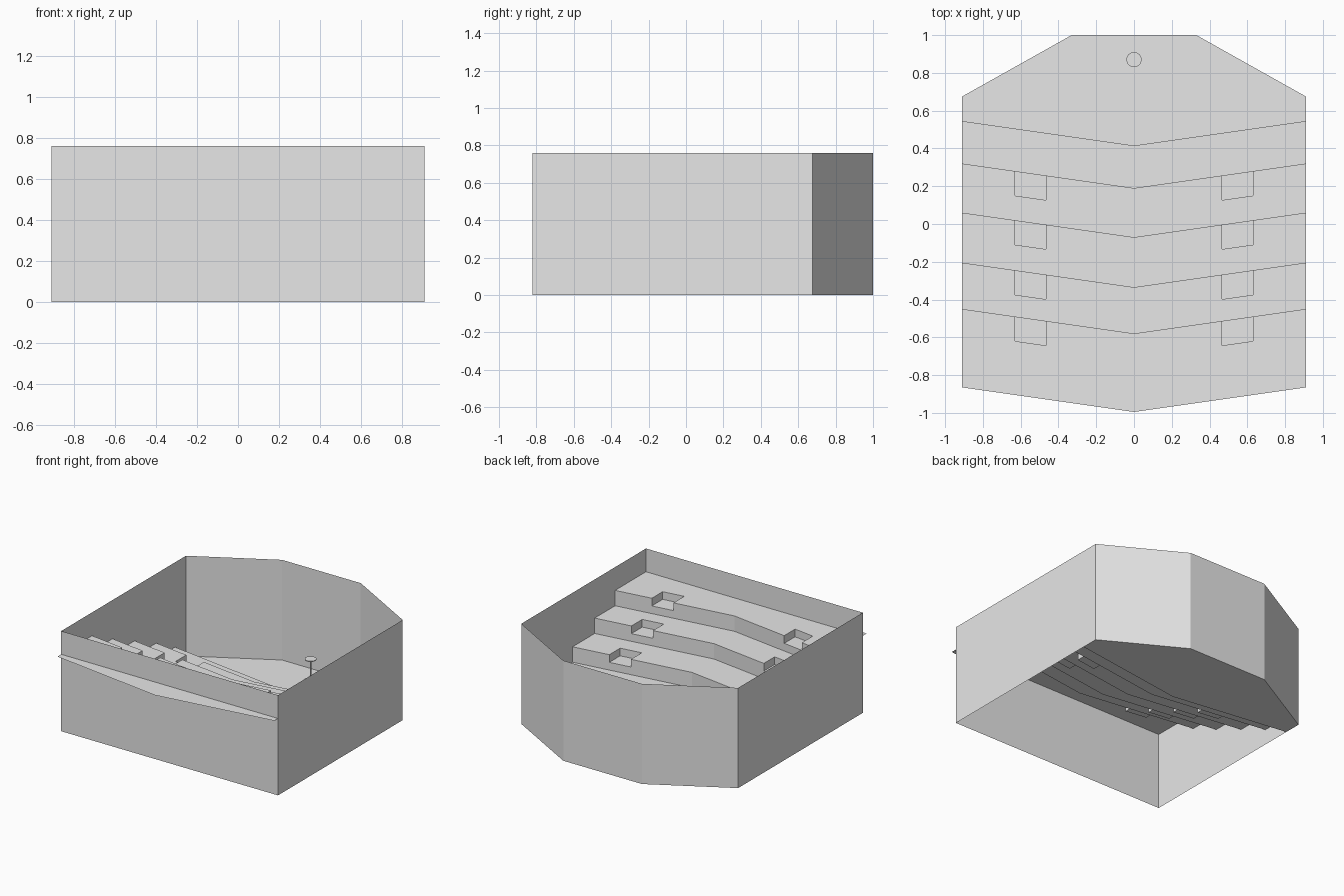
import bpy, bmesh

cube = bpy.data.objects.get("Cube")
if cube:
    bpy.data.objects.remove(cube)

grey = bpy.data.materials.new("plain grey")
grey.use_nodes = True
grey.diffuse_color = (0.8, 0.8, 0.8, 1)
grey.node_tree.nodes["Principled BSDF"].inputs["Base Color"].default_value = (0.8, 0.8, 0.8, 1)

HALF = 0.91          # half width of the hall
SLOPE = 0.13 / HALF  # slant of the chevron rows
RISE = 0.1167        # height of one tier
AISLE = (0.465, 0.63)
NOTCH = 0.13         # depth of an aisle step
ROWS = [0.415, 0.19, -0.07, -0.335, -0.58, -0.995]  # row edges on the centre line


def sheet_object(name, faces, mirror=False):
    """Make an object from thin faces, each a list of points."""
    bm = bmesh.new()
    for pts in faces:
        bm.faces.new([bm.verts.new(p) for p in pts])
    bmesh.ops.remove_doubles(bm, verts=bm.verts, dist=0.0005)
    mesh = bpy.data.meshes.new(name)
    bm.to_mesh(mesh)
    bm.free()
    mesh.materials.append(grey)
    ob = bpy.data.objects.new(name, mesh)
    bpy.context.collection.objects.link(ob)
    if mirror:
        mod = ob.modifiers.new("mirror", 'MIRROR')
        mod.merge_threshold = 0.0005
    return ob


def row_point(x, y, z):
    return (x, y + SLOPE * x, z)


def tread(x0, x1, y0, y1, z):
    """Level strip that follows the chevron."""
    return [row_point(x0, y0, z), row_point(x1, y0, z),
            row_point(x1, y1, z), row_point(x0, y1, z)]


def riser(x0, x1, y, z0, z1):
    """Upright strip facing the stage."""
    return [row_point(x1, y, z0), row_point(x0, y, z0),
            row_point(x0, y, z1), row_point(x1, y, z1)]


def cheek(x, y0, y1, z0, z1):
    """Upright side of an aisle step."""
    return [row_point(x, y0, z0), row_point(x, y1, z0),
            row_point(x, y1, z1), row_point(x, y0, z1)]


# Stage floor
sheet_object("stage_floor", [[
    row_point(0, ROWS[0], 0), row_point(HALF, ROWS[0], 0),
    (HALF, 0.675, 0), (0.33, 1, 0), (0, 1, 0)]], mirror=True)

# Seating tiers, with aisle steps cut into all but the lowest
faces = []
columns = [(0, AISLE[0]), AISLE, (AISLE[1], HALF)]
for i, (back, front) in enumerate(zip(ROWS, ROWS[1:])):
    top = RISE * (i + 1)
    low, mid = top - RISE, top - RISE / 2
    for col in columns:
        if col is AISLE and i > 0:
            inner = back - NOTCH
            faces += [tread(*col, front, inner, top),
                      riser(*col, inner, mid, top),
                      tread(*col, inner, back, mid),
                      riser(*col, back, low, mid)]
            faces.append(cheek(col[0], inner, back, mid, top))
            faces.append(cheek(col[1], inner, back, mid, top)[::-1])
        else:
            faces += [tread(*col, front, back, top),
                      riser(*col, back, low, top)]
sheet_object("seating_tiers", faces, mirror=True)

# Thin outer walls
outline = [(-HALF, -0.82), (HALF, -0.82), (HALF, 0.675),
           (0.33, 1), (-0.33, 1), (-HALF, 0.675)]
sheet_object("outer_walls", [
    [(*a, 0), (*b, 0), (*b, 0.76), (*a, 0.76)]
    for a, b in zip(outline, outline[1:] + outline[:1])])

# Small round stand on the stage
for name, radius, z0, z1 in [("stand_base", 0.04, 0, 0.004),
                             ("stand_stem", 0.005, 0, 0.145),
                             ("stand_top", 0.04, 0.142, 0.148)]:
    bpy.ops.mesh.primitive_cylinder_add(vertices=32, radius=radius, depth=z1 - z0,
                                        location=(0, 0.87, (z0 + z1) / 2))
    part = bpy.context.object
    part.name = name
    part.data.materials.append(grey)
    bpy.ops.object.shade_smooth_by_angle()
